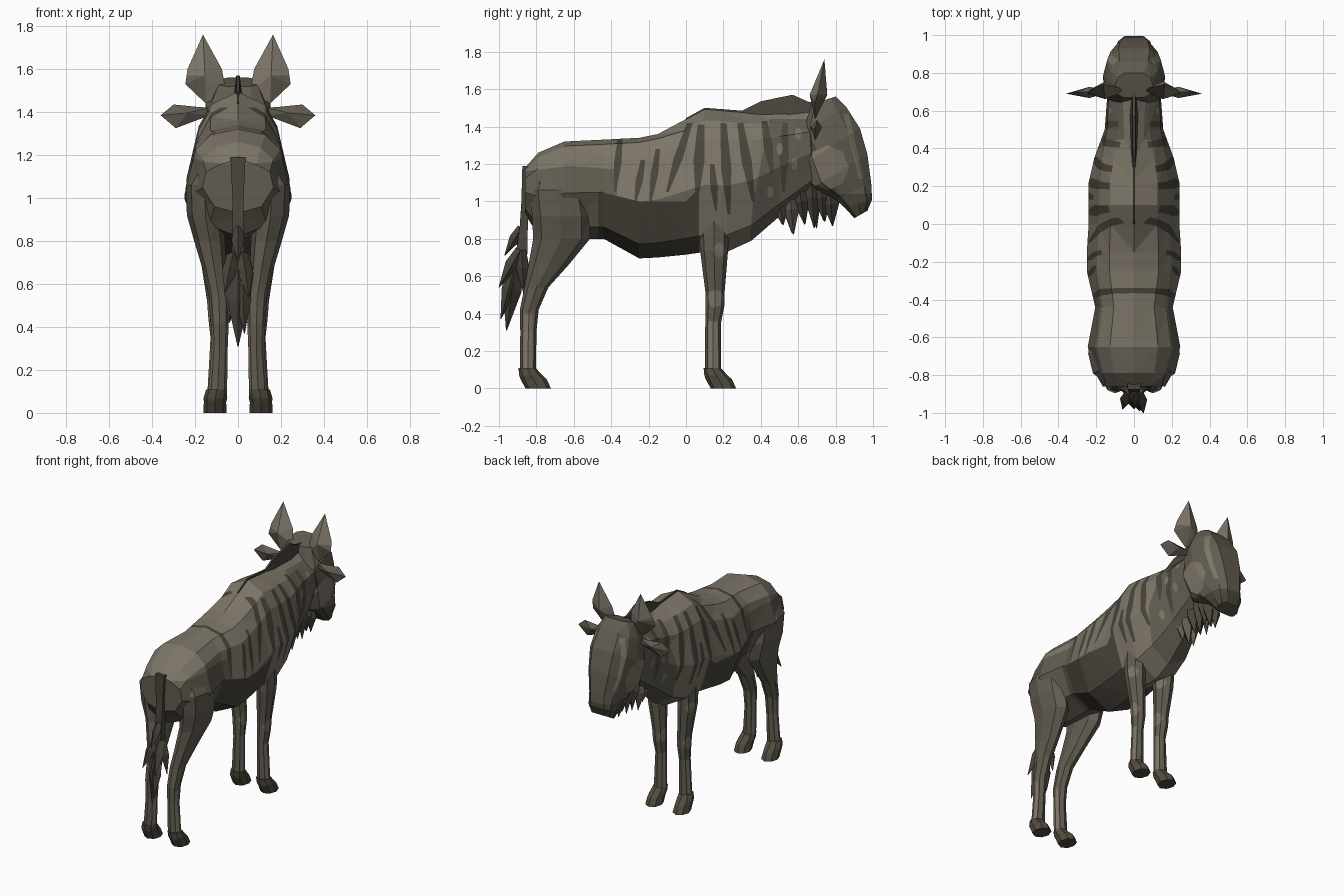
import bpy, bmesh, math, random
from mathutils import Vector

if "Cube" in bpy.data.objects:
    bpy.data.objects.remove(bpy.data.objects["Cube"])
random.seed(4)

def mat(name, r, g, b):
    m = bpy.data.materials.new(name)
    m.diffuse_color = (r, g, b, 1)
    m.use_nodes = True
    m.node_tree.nodes["Principled BSDF"].inputs["Base Color"].default_value = m.diffuse_color
    return m

LIGHT, MID, DARK, HOOF = range(4)
MATS = [mat("light taupe", .205, .18, .14), mat("mid taupe", .122, .108, .082),
        mat("dark brown", .068, .060, .045), mat("hoof brown", .085, .072, .052)]

def finish(bm, name, base=None):
    bmesh.ops.recalc_face_normals(bm, faces=bm.faces)
    if base is not None:
        for f in bm.faces:
            f.material_index = base
    me = bpy.data.meshes.new(name)
    bm.to_mesh(me)
    bm.free()
    for m in MATS:
        me.materials.append(m)
    ob = bpy.data.objects.new(name, me)
    bpy.context.collection.objects.link(ob)
    return ob

def loft(rings, base=LIGHT):
    """Skin closed rings of equal length, capped and triangulated."""
    bm = bmesh.new()
    vs = [[bm.verts.new(p) for p in r] for r in rings]
    n = len(vs[0])
    for a, b in zip(vs, vs[1:]):
        for i in range(n):
            bm.faces.new((a[i], a[(i + 1) % n], b[(i + 1) % n], b[i]))
    bm.faces.new(vs[0])
    bm.faces.new(vs[-1])
    bmesh.ops.triangulate(bm, faces=bm.faces)
    bmesh.ops.recalc_face_normals(bm, faces=bm.faces)
    for f in bm.faces:
        f.material_index = base
    return bm

def paint(bm, poly, index, test=lambda c: True):
    """Cut a convex side-view (y, z) polygon into the mesh and colour it."""
    mid = Vector((sum(p[0] for p in poly), sum(p[1] for p in poly))) / len(poly)
    lo = [min(p[k] for p in poly) for k in (0, 1)]
    hi = [max(p[k] for p in poly) for k in (0, 1)]
    def overlaps(f):
        return all(max(v.co[k + 1] for v in f.verts) > lo[k] and
                   min(v.co[k + 1] for v in f.verts) < hi[k] for k in (0, 1))
    faces = [f for f in bm.faces if overlaps(f)]
    for a, b in zip(poly, poly[1:] + poly[:1]):
        no = Vector((0, b[1] - a[1], a[0] - b[0])).normalized()
        co = Vector((0, a[0], a[1]))
        if no.dot(Vector((0, mid.x, mid.y)) - co) < 0:
            no = -no
        geom = set(faces)
        for f in faces:
            geom.update(f.edges)
            geom.update(f.verts)
        out = bmesh.ops.bisect_plane(bm, geom=list(geom), plane_co=co, plane_no=no, dist=1e-5)
        faces = [f for f in out["geom"] if isinstance(f, bmesh.types.BMFace)
                 and no.dot(f.calc_center_median() - co) > 0]
    for f in faces:
        if test(f.calc_center_median()):
            f.material_index = index

def stripe(bm, y0, z0, y1, z1, w, index):
    ym, zm = (y0 + y1) / 2, (z0 + z1) / 2
    paint(bm, [(y0 - w * .3, z0), (y0 + w * .3, z0), (ym + w / 2, zm),
               (y1 + w * .15, z1), (y1 - w * .15, z1), (ym - w / 2, zm)], index)

def disk(y, z, ry, rz, n=8):
    return [(y + ry * math.cos(i * math.tau / n), z + rz * math.sin(i * math.tau / n)) for i in range(n)]

def both(half):
    return half + [(-x, y, z) for x, y, z in reversed(half) if abs(x) > 1e-6]

# Torso and neck: (y, top, bottom, half width, upper width factor)
STATIONS = [(-.86, 1.18, .93, .165, .9), (-.79, 1.26, .82, .205, .8), (-.65, 1.32, .80, .245, .8),
            (-.44, 1.33, .80, .205, .82), (-.25, 1.34, .695, .25, .8), (-.15, 1.36, .70, .25, .78),
            (0, 1.44, .715, .24, .76), (.10, 1.495, .73, .24, .76), (.22, 1.485, .73, .24, .76),
            (.35, 1.475, .79, .21, .82), (.50, 1.48, .92, .155, .92), (.70, 1.49, 1.08, .14, .95)]
rings = []
for y, t, b, w, k in STATIONS:
    h = t - b
    drop = .025 if y < -.1 else .06
    rings.append(both([(0, y, t), (w * .52, y, t - drop), (w * k, y, t - drop - .13 * h),
                       (w, y, t - .53 * h), (w * .66, y, b + .12 * h), (0, y, b)]))
bm = loft(rings)
paint(bm, [(-.95, 1.15), (-.62, 1.19), (-.37, 1.17), (-.37, .6), (-.95, .6)], MID)
paint(bm, [(.40, 1.44), (.75, 1.44), (.75, .8), (.30, .7), (.36, 1.0)], MID)
for p in [(-.47, -.25, 1.05, 1.0), (-.25, 0, 1.0, 1.0), (0, .07, 1.0, 1.07)]:
    paint(bm, [(p[0], p[2]), (p[1], p[3]), (p[1], .6), (p[0], .6)], DARK)
for s in [(-.35, 1.36, -.38, 1.05, .04), (-.23, 1.22, -.27, 1.0, .04), (-.15, 1.28, -.19, 1.0, .04),
          (.02, 1.42, -.10, 1.05, .05), (.08, 1.41, .06, 1.03, .06), (.14, 1.2, .16, .95, .04),
          (.20, 1.42, .23, .93, .055), (.29, 1.42, .36, 1.0, .055), (.42, 1.43, .46, 1.15, .05),
          (.53, 1.42, .52, 1.05, .05)]:
    stripe(bm, *s, DARK)
for y, z in [(.45, 1.05), (.58, 1.2), (.50, 1.28), (.60, 1.36)]:
    paint(bm, disk(y, z, .018, .035, 6), LIGHT)
finish(bm, "torso")

# Head, flat-sided, lofted from poll to muzzle: front y,z, back y,z, half width
HEAD = [(.80, 1.56, .67, 1.52, .10), (.86, 1.50, .63, 1.38, .15), (.93, 1.39, .63, 1.20, .165),
        (.97, 1.25, .68, 1.075, .145), (.99, 1.10, .80, 1.01, .105), (.995, 1.01, .85, .965, .10),
        (.97, .95, .90, .91, .08)]
rings = []
for fy, fz, by, bz, w in HEAD:
    rings.append(both([(w * k, fy + (by - fy) * t, fz + (bz - fz) * t)
                       for k, t in ((.5, 0), (.86, .2), (1, .5), (.92, .85), (.55, 1))]))
bm = loft(rings, MID)
paint(bm, [(.6, 1.36), (.66, 1.36), (.84, .98), (.6, 1.0)], DARK)
paint(bm, disk(.757, 1.18, .115, .12), LIGHT, lambda c: abs(c.x) > .09)
paint(bm, [(.84, 1.47), (.87, 1.47), (.95, 1.12), (.925, 1.12)], LIGHT)
paint(bm, [(.8, 1.04), (1.05, 1.04), (1.05, .88), (.8, .88)], DARK)
finish(bm, "head")

def blade(outline, axis, thick, base):
    """Thin leaf: outline ring with raised centre points on both sides."""
    bm = bmesh.new()
    ring = [bm.verts.new(p) for p in outline]
    c = sum((v.co for v in ring), Vector()) / len(ring)
    for s in (1, -1):
        hub = bm.verts.new(c + Vector(axis) * thick * s)
        for a, b in zip(ring, ring[1:] + ring[:1]):
            bm.faces.new((a, b, hub))
    bmesh.ops.recalc_face_normals(bm, faces=bm.faces)
    for f in bm.faces:
        f.material_index = base
    return bm

# Upright leaf-shaped ears and drooping side ears
for s in (1, -1):
    bm = blade([(s * x, y, z) for x, y, z in
                [(.15, .69, 1.44), (.245, .69, 1.53), (.235, .71, 1.60), (.163, .74, 1.76),
                 (.075, .72, 1.60), (.055, .70, 1.49)]], (0, 1, 0), .047, LIGHT)
    paint(bm, [(.6, 1.57), (.8, 1.57), (.8, 1.4), (.6, 1.4)], MID, lambda c: abs(c.x) > .15)
    finish(bm, "upper_ear")
    finish(blade([(s * x, y, z) for x, y, z in
                  [(.13, .70, 1.42), (.20, .70, 1.425), (.30, .70, 1.435), (.36, .69, 1.385),
                   (.29, .69, 1.325), (.13, .70, 1.385)]], (0, 1, 0), .03, MID), "side_ear")

# Mane ridge along the neck
top = [(0, 1.445), (.10, 1.50), (.30, 1.485), (.40, 1.535), (.57, 1.57), (.66, 1.53), (.72, 1.53)]
finish(loft([[(x * .35, y, z), (-x * .35, y, z), (-x, y, z - .11), (x, y, z - .11)]
             for (y, z), x in zip(top, (.01, .016, .016, .02, .022, .02, .02))]), "mane", DARK)

# Legs: (z, y, x, y radius, x radius)
FRONT = [(1.06, .15, .13, .07, .04), (.90, .15, .122, .085, .06), (.74, .15, .118, .075, .06),
         (.52, .155, .098, .052, .046), (.44, .155, .095, .050, .043), (.35, .145, .092, .042, .036),
         (.1, .145, .098, .043, .044)]
HIND = [(1.20, -.68, .10, .10, .05), (1.06, -.685, .155, .15, .088), (.92, -.668, .152, .155, .086),
        (.80, -.665, .132, .152, .072), (.66, -.735, .108, .107, .054), (.54, -.80, .09, .064, .046),
        (.42, -.838, .085, .050, .042), (.3, -.843, .085, .043, .037), (.09, -.845, .095, .043, .044)]

def leg_rings(rows, s):
    return [[(s * (x + rx * math.cos(a)), y + ry * math.sin(a), z)
             for a in (i * math.tau / 8 for i in range(8))] for z, y, x, ry, rx in rows]

for s in (1, -1):
    for name, rows in (("front", FRONT), ("hind", HIND)):
        bm = loft(leg_rings(rows, s), MID)
        if name == "front":
            paint(bm, disk(.155, .48, .045, .05), LIGHT)
            paint(bm, disk(.18, .74, .035, .04), LIGHT)
            paint(bm, [(.12, .36), (.17, .36), (.17, .11), (.12, .11)], LIGHT)
        else:
            paint(bm, [(-.87, .40), (-.82, .40), (-.82, .11), (-.87, .11)], LIGHT)
        finish(bm, name + "_leg")
        y = rows[-1][1]
        finish(loft(leg_rings([(.11, y - .005, .10, .046, .048), (.07, y + .015, .105, .062, .055),
                               (.05, y + .03, .107, .07, .052), (0, y + .055, .107, .068, .054)], s)),
               name + "_hoof", HOOF)

def tuft(name, a, b, r, base=DARK):
    """Four-sided hair spike from a to b, fattest near the root."""
    a, b = Vector(a), Vector(b)
    u = Vector((1, 0, 0))
    v = (b - a).cross(u).normalized()
    finish(loft([[a.lerp(b, t) + (u * math.cos(q) + v * math.sin(q)) * r * k
                  for q in (0, math.pi / 2, math.pi, math.pi * 1.5)]
                 for t, k in ((0, .7), (.4, 1), (1, .05))]), name, base)

# Beard under the neck and jaw
for y, z, tip in [(.44, 1.0, .88), (.50, 1.03, .87), (.555, 1.05, .82), (.605, 1.08, .87),
                  (.67, 1.13, .85), (.72, 1.10, .89), (.77, 1.06, .86)]:
    for x in (-.03, .03):
        j = random.uniform(-.012, .012)
        tuft("beard_tuft", (x, y, z), (x * .7, y + .022 + j, tip + abs(j)), .043, MID if y < .6 else DARK)

# Tail stem and hair tuft
finish(loft([[(x, y - d, z), (x, y + d, z), (-x, y + d, z), (-x, y - d, z)]
             for y, z, x, d in ((-.85, 1.19, .035, .025), (-.86, 1.0, .026, .02),
                                (-.868, .85, .025, .022), (-.885, .66, .03, .035))]), "tail", DARK)
for x, y0, z0, x1, y1, z1, r in [(0, -.88, .86, 0, -.97, .71, .03), (.02, -.885, .74, .05, -1.0, .54, .038),
                                 (-.02, -.885, .74, -.06, -.98, .56, .038), (.02, -.92, .64, .03, -.99, .37, .038),
                                 (0, -.91, .66, 0, -.96, .31, .05), (-.02, -.90, .64, -.04, -.92, .42, .035),
                                 (.03, -.88, .74, .05, -.865, .50, .035), (-.03, -.88, .74, -.05, -.87, .55, .035)]:
    tuft("tail_tuft", (x, y0, z0), (x1, y1, z1), r)
